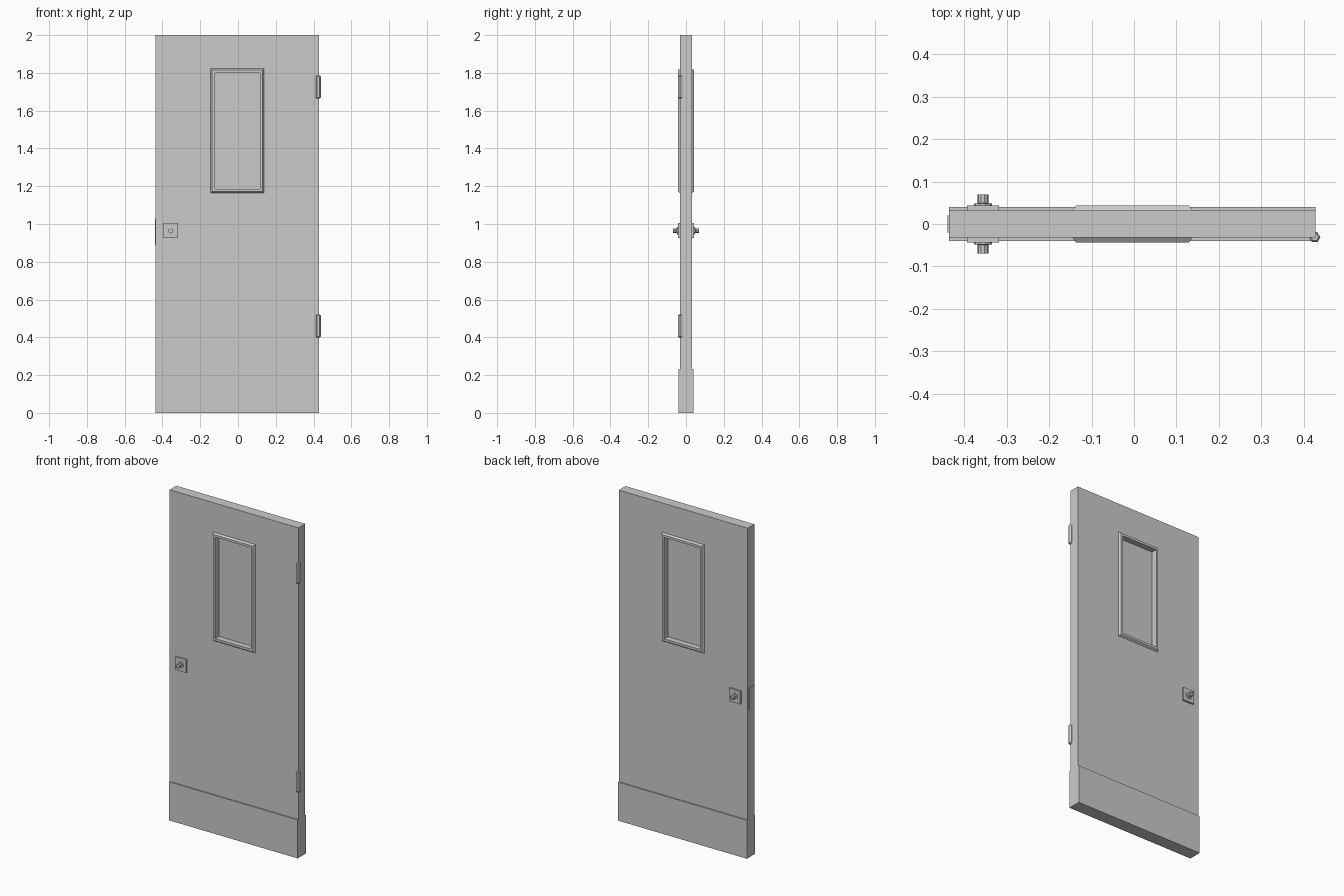
import bpy, bmesh, math
from mathutils import Matrix

if "Cube" in bpy.data.objects:
    bpy.data.objects.remove(bpy.data.objects["Cube"])


def finish(name, bm):
    bmesh.ops.recalc_face_normals(bm, faces=bm.faces)
    me = bpy.data.meshes.new(name)
    bm.to_mesh(me)
    bm.free()
    ob = bpy.data.objects.new(name, me)
    bpy.context.collection.objects.link(ob)
    return ob


def box(name, x0, x1, y0, y1, z0, z1, bevel=0):
    bm = bmesh.new()
    bmesh.ops.create_cube(bm, size=1)
    for v in bm.verts:
        v.co = (x1 if v.co.x > 0 else x0, y1 if v.co.y > 0 else y0, z1 if v.co.z > 0 else z0)
    if bevel:
        bmesh.ops.bevel(bm, geom=bm.edges[:], offset=bevel, segments=1, affect='EDGES')
    return finish(name, bm)


def rect_ring(name, loops):
    """Closed sweep through rectangular loops given as ((x0, x1, z0, z1), y)."""
    bm = bmesh.new()
    rows = [[bm.verts.new((x, y, z)) for x, z in
             ((r[0], r[2]), (r[1], r[2]), (r[1], r[3]), (r[0], r[3]))] for r, y in loops]
    for i, a in enumerate(rows):
        b = rows[(i + 1) % len(rows)]
        for k in range(4):
            m = (k + 1) % 4
            bm.faces.new((a[k], a[m], b[m], b[k]))
    return finish(name, bm)


def lathe(name, profile, sides, matrix, phase=0.0):
    """Capped revolve of (radius, height) points."""
    bm = bmesh.new()
    rows = [[bm.verts.new((r * math.cos(phase + 2 * math.pi * i / sides),
                           r * math.sin(phase + 2 * math.pi * i / sides), h))
             for i in range(sides)] for r, h in profile]
    for a, b in zip(rows, rows[1:]):
        for i in range(sides):
            j = (i + 1) % sides
            bm.faces.new((a[i], a[j], b[j], b[i]))
    bm.faces.new(rows[0])
    bm.faces.new(rows[-1])
    bm.transform(matrix)
    return finish(name, bm)


def inset(r, d):
    return (r[0] + d, r[1] - d, r[2] + d, r[3] - d)


X0, X1, T = -0.436, 0.428, 0.0318
OUT = (-0.145, 0.138, 1.164, 1.822)
MID, TOP, INN = inset(OUT, 0.012), inset(OUT, 0.008), inset(OUT, 0.022)

# door slab with window opening
slab = (X0, X1, 0, 2)
rect_ring("door_slab", [(slab, -T), (MID, -T), (MID, T), (slab, T)])

# chamfered window frame lining both sides of the opening
half = [(MID, T), (OUT, T), (TOP, 0.043), (INN, 0.043)]
rect_ring("window_frame", [(r, -y) for r, y in half] + [(r, y) for r, y in reversed(half)])
box("window_pane", MID[0], MID[1], -0.008, 0.008, MID[2], MID[3])

# kick plates and locks on both faces
LX, LZ = -0.356, 0.965
for side, s in (("front", -1), ("back", 1)):
    ya, yb = sorted((s * T, s * 0.0395))
    box("kick_plate_" + side, X0, X1, ya, yb, 0, 0.233)
    ya, yb = sorted((s * T, s * 0.043))
    box("lock_plate_" + side, LX - 0.0375, LX + 0.0375, ya, yb, LZ - 0.0395, LZ + 0.0395)
    out = Matrix.Translation((LX, 0, LZ)) @ Matrix.Rotation(-s * math.pi / 2, 4, 'X')
    lathe("lock_knob_" + side,
          [(0.021, 0.042), (0.021, 0.048), (0.013, 0.049), (0.013, 0.07), (0.009, 0.07), (0.009, 0.067)],
          10, out)

# latch plate on the closing edge
box("latch_plate", -0.439, X0, -0.02, 0.02, 0.89, 1.03)

# hexagonal hinge barrels
for name, z0 in (("hinge_lower", 0.4), ("hinge_upper", 1.665)):
    lathe(name, [(0.009, 0), (0.0135, 0.005), (0.0135, 0.115), (0.009, 0.12)], 6,
          Matrix.Translation((0.4255, -0.031, z0)))
